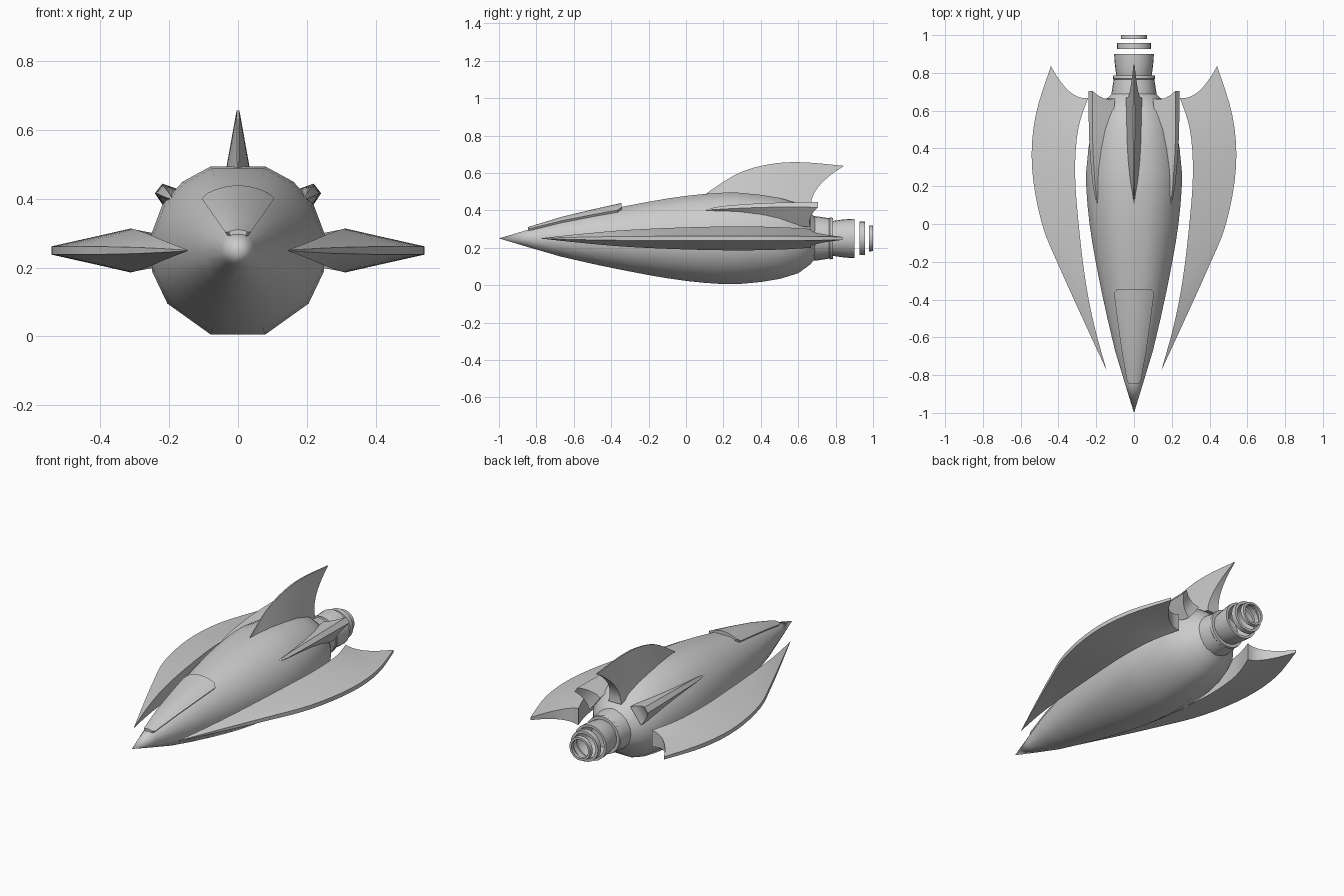
import bpy, bmesh, math
from mathutils import Vector

if "Cube" in bpy.data.objects:
    bpy.data.objects.remove(bpy.data.objects["Cube"])

AXIS = 0.25  # height of the ship's long axis


def make(name, verts, faces, angle=40):
    me = bpy.data.meshes.new(name)
    me.from_pydata(verts, [], faces)
    bm = bmesh.new()
    bm.from_mesh(me)
    bmesh.ops.remove_doubles(bm, verts=bm.verts, dist=0.0002)
    bmesh.ops.recalc_face_normals(bm, faces=bm.faces)
    bm.to_mesh(me)
    bm.free()
    ob = bpy.data.objects.new(name, me)
    bpy.context.collection.objects.link(ob)
    bpy.ops.object.select_all(action='DESELECT')
    ob.select_set(True)
    bpy.context.view_layer.objects.active = ob
    bpy.ops.object.shade_smooth_by_angle(angle=math.radians(angle))
    return ob


def polar(r, deg, y):
    a = math.radians(deg)
    return (r * math.cos(a), y, AXIS + r * math.sin(a))


def lathe(name, profile, angles, closed=False):
    """Revolve (y, r) points around the long axis."""
    n, m = len(angles), len(profile)
    verts = [polar(r, a, y) for y, r in profile for a in angles]
    faces = []
    for i in range(m if closed else m - 1):
        k = (i + 1) % m
        for j in range(n):
            l = (j + 1) % n
            faces.append((i * n + j, i * n + l, k * n + l, k * n + j))
    return make(name, verts, faces)


def spline(pts, t):
    """Catmull-Rom through equal-length tuples, t in 0..1."""
    u = t * (len(pts) - 1)
    i = min(int(u), len(pts) - 2)
    f = u - i
    p = [Vector(pts[max(0, min(len(pts) - 1, i + d))]) for d in (-1, 0, 1, 2)]
    return 0.5 * (2 * p[1] + (p[2] - p[0]) * f + (2 * p[0] - 5 * p[1] + 4 * p[2] - p[3]) * f * f
                  + (3 * p[1] - p[0] - 3 * p[2] + p[3]) * f ** 3)


def blade(name, deg, stations, bow, rows=24, cols=8):
    """Swept fin; station = outer y, outer reach, inner y, inner reach, inner half-thickness, outer half-thickness."""
    a = math.radians(deg)
    verts, faces = [], []
    for i in range(rows + 1):
        v = i / rows
        s = [Vector(p[:3]) for p in stations], [Vector(p[3:]) for p in stations]
        oy, orr, iy = spline(s[0], v)
        ir, hi, ho = spline(s[1], v)
        loop = []
        for side in (1, -1):
            for j in range(cols + 1):
                t = j / cols if side > 0 else 1 - j / cols
                y = iy + (oy - iy) * t - bow * 4 * t * (1 - t) * v ** 3
                r = ir + (orr - ir) * t
                h = side * (hi + (ho - hi) * t)
                loop.append((r * math.cos(a) - h * math.sin(a), y,
                             AXIS + r * math.sin(a) + h * math.cos(a)))
        verts += loop
    n = 2 * (cols + 1)
    for i in range(rows):
        for j in range(n):
            l = (j + 1) % n
            faces.append((i * n + j, i * n + l, (i + 1) * n + l, (i + 1) * n + j))
    for b in (0, rows * n):  # end faces
        for j in range(cols):
            faces.append((b + j, b + j + 1, b + n - 2 - j, b + n - 1 - j))
    return make(name, verts, faces, 35)


# Hull: few-sided, smooth-shaded body
hull = [(-1, 0), (-.84, .05), (-.67, .102), (-.5, .143), (-.35, .176), (-.2, .206), (-.1, .224), (0, .239),
        (.1, .25), (.2, .257), (.28, .257), (.4, .245), (.5, .228), (.6, .196), (.66, .15), (.69, .118)]
half = [72, 51, 31, 10, -14, -37, -72]
lathe("hull", hull, half + [180 - a for a in reversed(half)])


def hull_r(y):
    for (y0, r0), (y1, r1) in zip(hull, hull[1:]):
        if y <= y1:
            return r0 + (r1 - r0) * (y - y0) / (y1 - y0)


# Canopy: raised panel following the nose
rows = [(-.845, .75), (-.83, 1), (-.75, 1), (-.67, 1), (-.58, 1), (-.5, 1), (-.43, 1), (-.365, 1), (-.345, .8)]
cols = 10
verts, faces = [], []
for y, w in rows:
    for off in (.012, -.025):
        for j in range(cols + 1):
            verts.append(polar(hull_r(y) + off, 90 + 35 * w * (2 * j / cols - 1), y))
n = 2 * (cols + 1)
ring = list(range(cols + 1)) + list(range(n - 1, cols, -1))
for i in range(len(rows) - 1):
    for p, q in zip(ring, ring[1:] + ring[:1]):
        faces.append((i * n + p, i * n + q, (i + 1) * n + q, (i + 1) * n + p))
faces += [ring, [(len(rows) - 1) * n + p for p in ring]]
make("canopy", verts, faces)

# Side wings
wing = [(-.775, .145, -.775, .145, .001, .001),
        (-.5, .272, -.54, .21, .026, .008),
        (-.25, .385, -.3, .257, .046, .011),
        (0, .487, 0, .293, .059, .012),
        (.3, .54, .27, .312, .064, .012),
        (.57, .522, .5, .296, .06, .012),
        (.836, .44, .667, .243, .05, .008)]
# Upper stabilisers
stab = [(.09, .245, .09, .2, .002, .002),
        (.2, .268, .2, .2, .02, .01),
        (.4, .287, .36, .2, .036, .014),
        (.56, .292, .52, .19, .05, .016),
        (.705, .293, .665, .17, .058, .018)]
for side, flip in (("right", False), ("left", True)):
    blade(side + "_wing", 180 if flip else 0, wing, .05)
    blade(side + "_stabiliser", 142 if flip else 38, stab, .02, 16, 4)

# Dorsal fin
blade("dorsal_fin", 90, [(.1, .235, .1, .2, .002, .002),
                         (.28, .348, .22, .2, .028, .003),
                         (.45, .397, .37, .2, .04, .004),
                         (.62, .407, .52, .185, .043, .004),
                         (.845, .388, .67, .15, .042, .003)], .055)

# Engine: collar, flared nozzle and two floating exhaust rings
around = [i * 360 / 24 for i in range(24)]
lathe("engine_collar", [(.66, .12), (.7, .118), (.765, .108), (.77, .112), (.785, .11), (.785, .0)], around)
lathe("engine_nozzle", [(.77, .088), (.79, .094), (.83, .1), (.87, .104), (.9, .105),
                        (.9, .09), (.85, .085), (.78, .07)], around, True)
lathe("exhaust_ring_large", [(.927, .09), (.957, .09), (.957, .074), (.927, .074)], around, True)
lathe("exhaust_ring_small", [(.979, .07), (1, .068), (1, .055), (.979, .057)], around, True)
